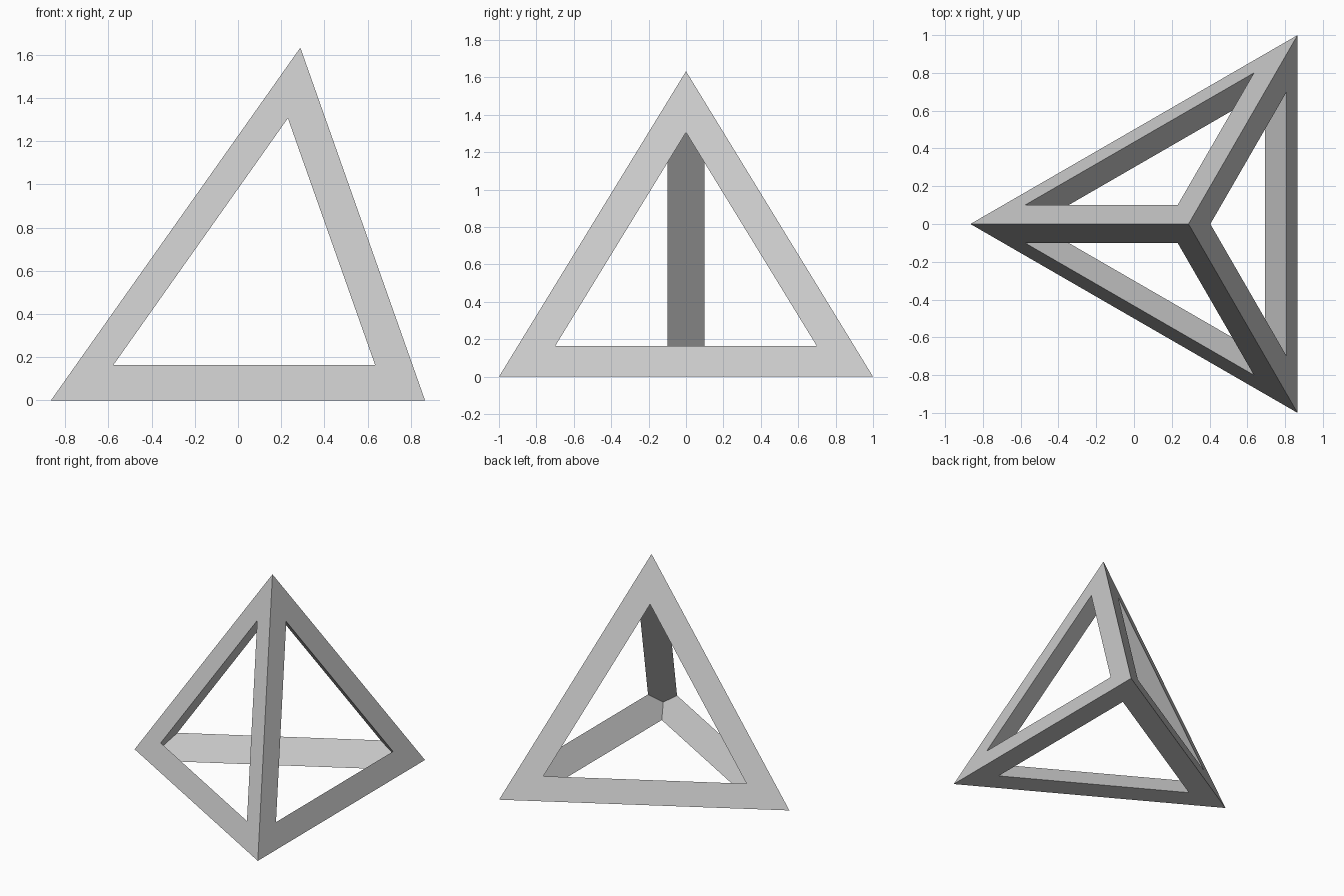
import bpy, bmesh
from math import sqrt
from itertools import combinations
from mathutils import Vector

if "Cube" in bpy.data.objects:
    bpy.data.objects.remove(bpy.data.objects["Cube"])

# Regular tetrahedron with edge length 2
half = sqrt(3) / 2
corners = [Vector((-half, 0, 0)), Vector((half, 1, 0)), Vector((half, -1, 0)),
           Vector((half / 3, 0, sqrt(8 / 3)))]
INSET = 0.1  # rim width as a fraction of the face height

bm = bmesh.new()
outer = [bm.verts.new(c) for c in corners]


def toward(i, others, amount):
    """New vertex moved from corner i toward each of the other corners."""
    return bm.verts.new(corners[i] + sum(((corners[o] - corners[i]) * amount for o in others), Vector()))


# Corners of the triangular openings, and the pocket behind each outer corner
opening = {}
for face in combinations(range(4), 3):
    for i in face:
        opening[face, i] = toward(i, [o for o in face if o != i], INSET)
pocket = [toward(i, [o for o in range(4) if o != i], INSET / 2) for i in range(4)]

# Each edge becomes a triangular beam: two outer rims and one inner side
for i, j in combinations(range(4), 2):
    f, g = [tuple(sorted((i, j, k))) for k in range(4) if k not in (i, j)]
    for face in (f, g):
        bm.faces.new((outer[i], outer[j], opening[face, j], opening[face, i]))
    bm.faces.new((opening[f, i], opening[f, j], pocket[j],
                  opening[g, j], opening[g, i], pocket[i]))
bmesh.ops.recalc_face_normals(bm, faces=bm.faces)

mesh = bpy.data.meshes.new("tetrahedron_frame")
bm.to_mesh(mesh)
bm.free()
frame = bpy.data.objects.new("tetrahedron_frame", mesh)
bpy.context.collection.objects.link(frame)

# Plain grey
grey = bpy.data.materials.new("light_grey")
grey.use_nodes = True
grey.diffuse_color = (0.6, 0.6, 0.6, 1)
grey.node_tree.nodes["Principled BSDF"].inputs["Base Color"].default_value = (0.6, 0.6, 0.6, 1)
mesh.materials.append(grey)
